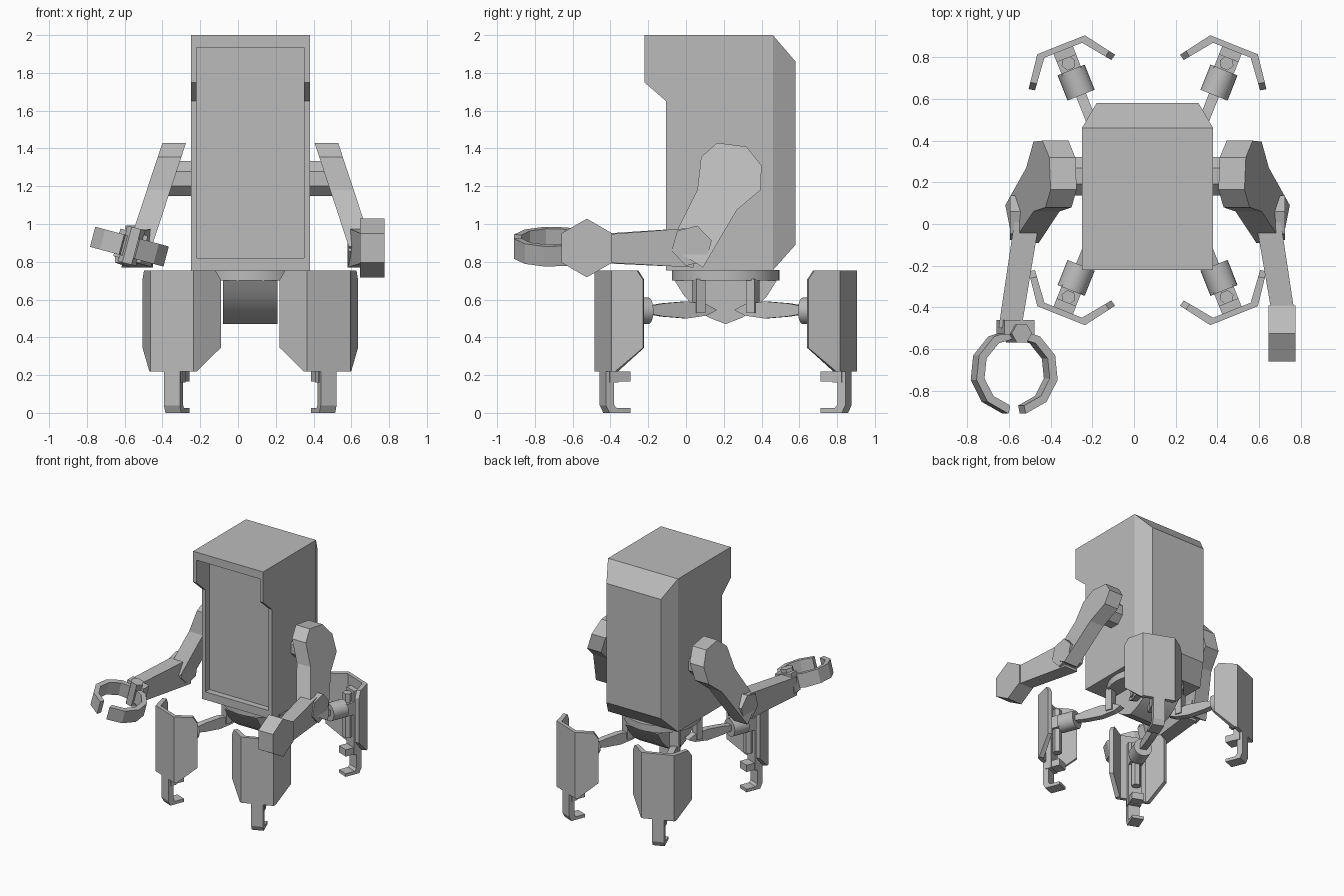
import bpy, bmesh, math
from mathutils import Vector

if "Cube" in bpy.data.objects:
    bpy.data.objects.remove(bpy.data.objects["Cube"])

CX, CY = 0.065, 0.21          # centre of the body and of the leg layout
grey = bpy.data.materials.new("light_grey")
grey.diffuse_color = (0.5, 0.5, 0.5, 1)
grey.use_nodes = True
grey.node_tree.nodes["Principled BSDF"].inputs["Base Color"].default_value = grey.diffuse_color


def mesh(name, verts, faces, smooth=0):
    me = bpy.data.meshes.new(name)
    me.from_pydata([tuple(v) for v in verts], [], faces)
    bm = bmesh.new()
    bm.from_mesh(me)
    bmesh.ops.recalc_face_normals(bm, faces=bm.faces)
    bm.to_mesh(me)
    bm.free()
    me.materials.append(grey)
    ob = bpy.data.objects.new(name, me)
    bpy.context.collection.objects.link(ob)
    if smooth:
        bpy.ops.object.select_all(action='DESELECT')
        ob.select_set(True)
        bpy.context.view_layer.objects.active = ob
        bpy.ops.object.shade_smooth_by_angle(angle=math.radians(smooth))
    return ob


def prism(name, pts, h0, h1, place, smooth=0):
    """Extrude a 2D outline from h0 to h1; place maps (p, q, h) into space."""
    n = len(pts)
    verts = [place(p, q, h) for h in (h0, h1) for p, q in pts]
    faces = [list(range(n)), list(range(n, 2 * n))]
    faces += [[i, (i + 1) % n, n + (i + 1) % n, n + i] for i in range(n)]
    return mesh(name, verts, faces, smooth)


def ngon(cx, cy, r, n, turn=0.0):
    return [(cx + r * math.cos(turn + math.tau * i / n),
             cy + r * math.sin(turn + math.tau * i / n)) for i in range(n)]


def rect(a, b, c, d):
    return [(a, c), (b, c), (b, d), (a, d)]


def loft(name, ring_a, ring_b):
    faces = [[0, 1, 2, 3], [4, 5, 6, 7]]
    faces += [[i, (i + 1) % 4, 4 + (i + 1) % 4, 4 + i] for i in range(4)]
    return mesh(name, ring_a + ring_b, faces)


def along_x(p, q, h):
    return (CX + h, p, q)


def along_z(p, q, h):
    return (p, q, h)


# Cabinet body with overhanging top and recessed front
body = prism("body", [(-0.22, 2), (-0.22, 1.75), (-0.105, 1.65), (-0.105, 0.755),
                      (0.46, 0.755), (0.46, 2)], -0.315, 0.315, along_x)
cutter = prism("recess_cutter", rect(-0.4, -0.055, 0.82, 1.935), -0.285, 0.285, along_x)
cutter.hide_render = True
cutter.hide_viewport = True
cut = body.modifiers.new("recess", 'BOOLEAN')
cut.operation = 'DIFFERENCE'
cut.solver = 'EXACT'
cut.object = cutter

# Tapered back
loft("back_cover",
     [(CX + x, 0.46, z) for x, z in rect(-0.315, 0.315, 0.755, 2)],
     [(CX + x, 0.58, z) for x, z in rect(-0.245, 0.245, 0.89, 1.86)])

# Turntable and rounded drum below the body
prism("turntable", ngon(CX, CY, 0.285, 32), 0.70, 0.757, along_z, 30)
half = [(-0.27, 0.70), (-0.22, 0.62), (-0.16, 0.555), (-0.09, 0.505), (0, 0.47)]
drum = [(CY + y, z) for y, z in half] + [(CY - y, z) for y, z in half[-2::-1]]
prism("hip_drum", drum, -0.145, 0.145, along_x, 40)


# Four legs: t runs across the leg, u outward, z up
def build_leg(sx, sy, tag):
    def pos(t, u, z):
        return (CX + sx * (0.415 - 0.93 * t + 0.37 * u),
                CY + sy * (0.65 + 0.37 * t + 0.93 * u), z)

    def side(u, z, t):
        return pos(t, u, z)

    def across(t, z, u):
        return pos(t, u, z)

    def upright(t, u, z):
        return pos(t, u, z)

    # lens shaped thigh with its hip bracket
    lens = [(-0.64, 0.545), (-0.58, 0.575), (-0.47, 0.59), (-0.34, 0.58), (-0.22, 0.56),
            (-0.22, 0.53), (-0.34, 0.51), (-0.47, 0.50), (-0.58, 0.515)]
    prism("thigh_" + tag, lens, -0.025, 0.025, side)
    prism("hip_bracket_" + tag, rect(-0.57, -0.52, 0.53, 0.71), -0.035, 0.035, side)
    # knee barrel, shin and vertical pin
    prism("knee_" + tag, ngon(0, 0.54, 0.07, 20), -0.26, -0.13, across, 40)
    prism("knee_mount_" + tag, rect(-0.05, 0.05, 0.49, 0.59), -0.14, -0.02, across)
    prism("shin_" + tag, rect(-0.05, 0.05, -0.07, -0.02), 0.16, 0.68, upright)
    prism("shin_pin_" + tag, ngon(0, -0.095, 0.035, 6), 0.30, 0.66, upright)
    # folded armour: centre plate and two clipped wings
    prism("armour_centre_" + tag, rect(-0.123, 0.123, 0.22, 0.755), -0.028, 0, across)
    wing = [(0, 0.22), (0, 0.755), (0.8, 0.755), (1, 0.705), (1, 0.345), (0.12, 0.22)]
    for s in (-1, 1):
        def fold(k, z, h, s=s):
            return pos(s * (0.123 + 0.1 * k - 0.026 * h), -0.14 * k - 0.028 * h * (1 - 0.4 * k), z)
        prism("armour_wing_" + tag, wing, 0, 1, fold)
    # hooked foot
    hook = [(-0.14, 0.22), (0, 0.22), (0, 0.04), (-0.02, 0), (-0.14, 0), (-0.14, 0.025),
            (-0.06, 0.025), (-0.045, 0.045), (-0.045, 0.165), (-0.14, 0.165)]
    prism("foot_" + tag, hook, -0.045, 0.045, side)


for sx, a in ((-1, "left"), (1, "right")):
    for sy, b in ((-1, "front"), (1, "back")):
        build_leg(sx, sy, b + "_" + a)


# Arms: h is the distance out from the body centre
def build_arm(s, tag, reach):
    def out(y, z, h):
        return (CX + s * h, y, z)

    def slanted(y, z, h):
        return (CX + s * (h + 0.41 + 0.33 * (1.4 - z)), y, z)

    prism("shoulder_" + tag, ngon(0.23, 1.24, 0.10, 8, math.pi / 8), 0.29, 0.44, out)
    upper = [(0.08, 1.355), (0.165, 1.43), (0.32, 1.41), (0.40, 1.31), (0.395, 1.18),
             (0.27, 1.075), (0.09, 0.77), (-0.09, 0.88), (0.06, 1.18)]
    prism("upper_arm_" + tag, upper, -0.06, 0.065, slanted)
    prism("elbow_" + tag, ngon(0.03, 0.885, 0.11, 6, 0.25), 0.52, 0.66, out)
    k = (reach + 0.385) * 0.13
    loft("forearm_" + tag,
         [out(0.04, z, h) for h, z in rect(0.515, 0.635, 0.77, 0.98)],
         [out(reach, z, h) for h, z in rect(0.59 - k, 0.70 - k, 0.795, 0.945)])


build_arm(1, "right", -0.42)
build_arm(-1, "left", -0.50)

# Six sided fist on the right arm
prism("fist", ngon(-0.525, 0.873, 0.155, 6, math.pi / 2), 0.58, 0.71, along_x)


# Open ring claw on the left arm, tilted down towards the body
def tilted(x, y, h):
    a = math.radians(15)
    return (-0.575 + x * math.cos(a) + h * math.sin(a), y - 0.71,
            0.88 - x * math.sin(a) + h * math.cos(a))


def arc(r):
    return [(r * math.cos(math.radians(282 + 33.6 * i)),
             r * math.sin(math.radians(282 + 33.6 * i))) for i in range(11)]


outer, inner = arc(0.205), arc(0.165)
for i in range(10):
    prism("claw_segment", [outer[i], outer[i + 1], inner[i + 1], inner[i]],
          -0.055, 0.055, tilted)
prism("wrist_pin", ngon(0.01, 0.185, 0.05, 6), -0.09, 0.105, tilted)
prism("wrist_block", rect(-0.07, 0.08, 0.18, 0.25), -0.07, 0.08, tilted)
